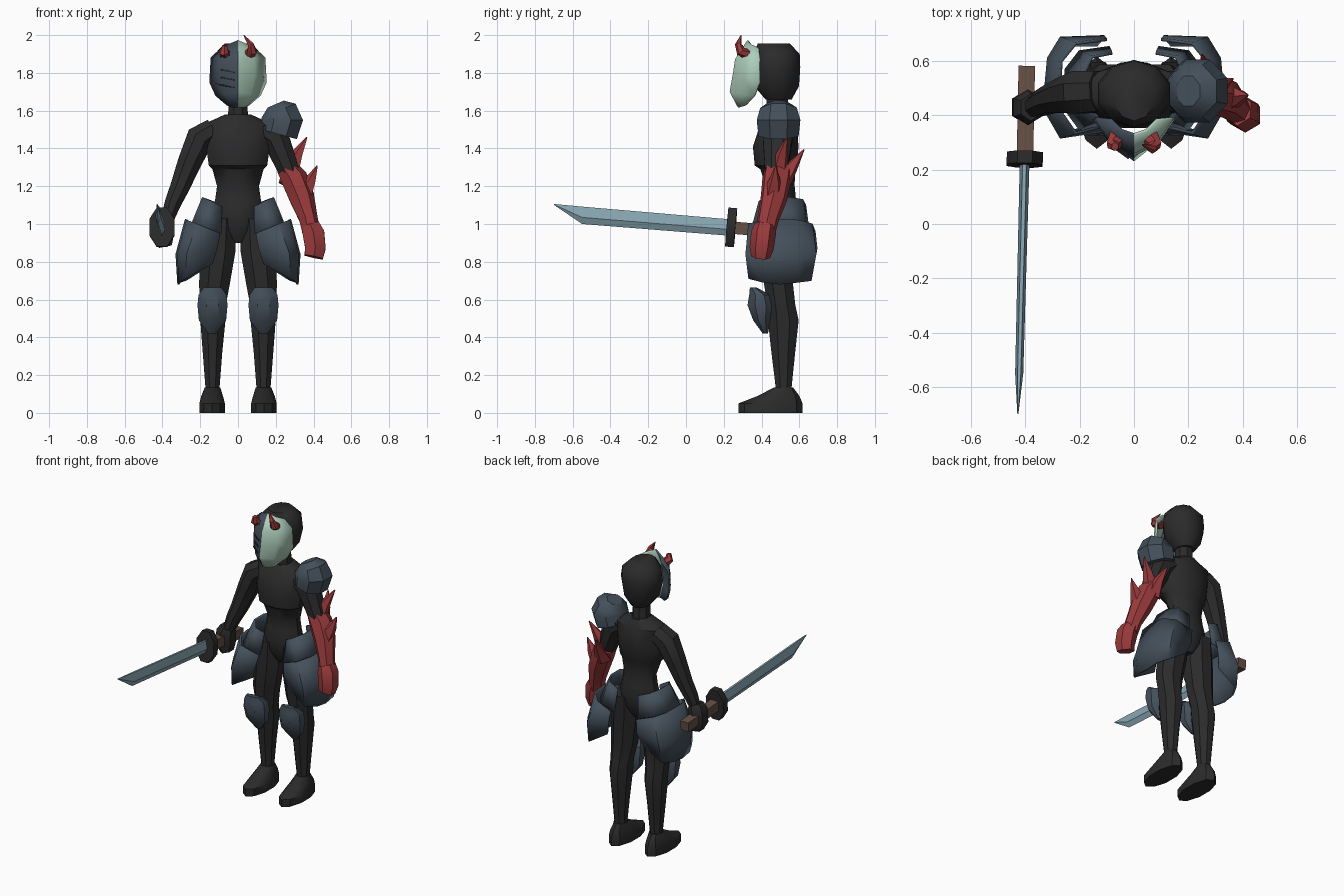
import bpy, bmesh, math
from mathutils import Vector


def material(name, rgb):
    m = bpy.data.materials.new(name)
    m.diffuse_color = (*rgb, 1)
    return m


BLACK = material("black cloth", (0.024, 0.024, 0.024))
SLATE = material("slate armour", (0.058, 0.08, 0.105))
RED = material("red", (0.33, 0.043, 0.045))
MINT = material("pale mint", (0.42, 0.62, 0.5))
STEEL = material("blue steel", (0.25, 0.39, 0.45))
BROWN = material("brown grip", (0.13, 0.08, 0.058))


def loft(name, rings, mats, closed=True, thick=0, mirror=False, angle=35):
    """Skin a list of equal-length point rings; open strips become shells."""
    bm = bmesh.new()
    vs = [[bm.verts.new(p) for p in r] for r in rings]
    n = len(rings[0])
    for a, b in zip(vs, vs[1:]):
        for i in range(n if closed else n - 1):
            j = (i + 1) % n
            bm.faces.new((a[i], a[j], b[j], b[i]))
    if closed:
        bm.faces.new(vs[0])
        bm.faces.new(vs[-1])
    bmesh.ops.recalc_face_normals(bm, faces=bm.faces)
    if len(mats) > 1:  # second colour on the +x side
        for f in bm.faces:
            f.material_index = int(f.calc_center_median().x > 0)
    me = bpy.data.meshes.new(name)
    bm.to_mesh(me)
    bm.free()
    for m in mats:
        me.materials.append(m)
    me.shade_smooth()
    me.set_sharp_from_angle(angle=math.radians(angle))
    ob = bpy.data.objects.new(name, me)
    bpy.context.collection.objects.link(ob)
    if thick:
        s = ob.modifiers.new("thickness", 'SOLIDIFY')
        s.thickness, s.offset = thick, 0
    if mirror:
        ob.modifiers.new("both sides", 'MIRROR')
    return ob


def tube(name, pts, mat, n=8, flat=False, **kw):
    """Elliptic tube through (x, y, z, half width, half depth)."""
    rings = []
    for i, p in enumerate(pts):
        a, b = pts[max(i - 1, 0)], pts[min(i + 1, len(pts) - 1)]
        t = Vector((0, 0, 1)) if flat else (Vector(b[:3]) - Vector(a[:3])).normalized()
        ref = Vector((0, 1, 0)) if abs(t.y) < 0.8 else Vector((0, 0, 1))
        v = (ref - t * ref.dot(t)).normalized()
        u = v.cross(t)
        angs = [2 * math.pi * (k + 0.5) / n for k in range(n)]
        rings.append([Vector(p[:3]) + u * p[3] * math.cos(q) + v * p[4] * math.sin(q) for q in angs])
    return loft(name, rings, [mat], **kw)


# Torso, neck and head
tube("torso", [(0, .5, .90, .05, .05), (0, .5, .97, .11, .09), (0, .5, 1.06, .14, .10),
               (0, .5, 1.13, .125, .085), (0, .5, 1.2, .115, .078), (0, .485, 1.29, .14, .095),
               (0, .475, 1.31, .16, .115), (0, .475, 1.41, .175, .125), (0, .49, 1.53, .185, .10),
               (0, .495, 1.58, .07, .07)], BLACK, n=12, flat=True)
tube("neck", [(0, .49, 1.54, .065, .07), (0, .485, 1.6, .055, .062), (0, .48, 1.72, .055, .062)],
     BLACK, flat=True)
tube("head", [(0, .49, 1.66, .06, .07), (0, .48, 1.73, .115, .118), (0, .48, 1.83, .14, .125),
              (0, .48, 1.90, .13, .122), (0, .465, 1.955, .075, .085)], BLACK, n=10, flat=True, angle=50)

# Two-tone mask: ridge, cheek and edge points, reflected across the middle
half = [[(0, .33, 1.97), (.045, .345, 1.95), (.085, .385, 1.93)],
        [(0, .265, 1.87), (.08, .305, 1.875), (.14, .39, 1.88)],
        [(0, .255, 1.80), (.085, .30, 1.79), (.147, .39, 1.75)],
        [(0, .237, 1.70), (.065, .29, 1.69), (.115, .365, 1.68)],
        [(0, .28, 1.62), (.03, .29, 1.62), (.055, .32, 1.63)]]
loft("mask", [[(-x, y, z) for x, y, z in r[:0:-1]] + r for r in half],
     [SLATE, MINT], closed=False, thick=.012)
for i, z in enumerate((1.815, 1.775, 1.735)):
    tube(f"mask_slit_{i}", [(-.02, .258 - .008 * i, z - .012, .004, .004),
                            (-.08, .292 - .002 * i, z, .007, .007),
                            (-.118, .345, z + .01, .003, .003)], BLACK, n=4)

# Horns: one whole, one broken
tube("whole_horn", [(.055, .33, 1.895, .036, .03), (.075, .29, 1.915, .028, .026),
                    (.068, .277, 1.95, .018, .018), (.03, .292, 2.0, .002, .002)], RED, n=6)
tube("broken_horn", [(-.06, .33, 1.89, .034, .03), (-.075, .29, 1.91, .028, .026),
                     (-.07, .285, 1.945, .014, .016)], RED, n=6)

# Arms
tube("sword_arm", [(-.13, .49, 1.50, .065, .08), (-.20, .485, 1.455, .08, .085),
                   (-.255, .475, 1.33, .068, .07), (-.31, .46, 1.19, .055, .056),
                   (-.345, .445, 1.11, .047, .05), (-.375, .43, 1.02, .036, .038)], BLACK)
tube("sword_hand", [(-.38, .43, 1.05, .045, .05), (-.39, .43, 1.02, .062, .065),
                    (-.395, .43, .93, .062, .065), (-.385, .43, .88, .04, .05)], BLACK, n=6)
tube("upper_arm", [(.13, .49, 1.50, .065, .08), (.2, .485, 1.455, .08, .085),
                   (.25, .48, 1.33, .065, .07), (.285, .475, 1.24, .055, .06)], BLACK)
tube("red_forearm", [(.255, .49, 1.30, .058, .075), (.295, .48, 1.24, .074, .078),
                     (.335, .465, 1.14, .07, .072), (.37, .435, 1.03, .052, .058),
                     (.385, .42, .96, .05, .055)], RED, n=7)
tube("red_fist", [(.385, .42, .99, .055, .06), (.40, .41, .95, .066, .066),
                  (.41, .40, .87, .062, .064), (.40, .395, .825, .058, .05)], RED, n=6)
spikes = [((.27, .49, 1.27), (.315, .51, 1.37), (.365, .535, 1.46)),
          ((.345, .46, 1.17), (.385, .47, 1.23), (.42, .475, 1.31)),
          ((.275, .51, 1.22), (.27, .565, 1.31), (.25, .625, 1.395))]
for i, (a, b, c) in enumerate(spikes):
    tube(f"elbow_spike_{i}", [(*a, .06, .05), (*b, .032, .032), (*c, .003, .003)], RED, n=5)

# Shoulder guard, tilted outwards
tube("shoulder_guard", [(.215, .49, 1.475, .108, .115), (.235, .49, 1.55, .118, .125),
                        (.215, .49, 1.60, .105, .105), (.20, .49, 1.635, .05, .06)], SLATE)

# Legs, feet and knee guards
tube("leg", [(.095, .5, 1.03, .09, .095), (.105, .495, .86, .10, .095), (.125, .49, .68, .088, .083),
             (.132, .505, .57, .073, .08), (.133, .515, .49, .072, .088), (.135, .515, .32, .056, .068),
             (.135, .517, .13, .04, .045), (.135, .517, .06, .045, .05)], BLACK, flat=True, mirror=True)
tube("foot", [(.137, .447, 0, .071, .17), (.137, .447, .05, .071, .17), (.137, .49, .09, .06, .11),
              (.135, .517, .135, .043, .05)], BLACK, n=10, flat=True, mirror=True)
tube("knee_guard", [(.137, .42, .42, .022, .015), (.135, .402, .49, .078, .05),
                    (.135, .395, .57, .086, .075), (.135, .39, .625, .08, .06),
                    (.135, .355, .665, .05, .018)], SLATE, flat=True, mirror=True)

# Hip armour: open shells running front, outside, back
loft("upper_hip_plate",
     [[(.085, .41, 1.09), (.14, .39, 1.12), (.185, .45, 1.14), (.185, .55, 1.14), (.155, .615, 1.13), (.08, .63, 1.10)],
      [(.09, .37, .95), (.2, .35, .97), (.25, .42, .98), (.25, .57, .98), (.2, .635, .97), (.09, .65, .95)]],
     [SLATE], closed=False, thick=.012, mirror=True)
loft("lower_hip_plate",
     [[(.095, .365, .95), (.215, .335, 1.0), (.268, .41, 1.02), (.275, .5, 1.025), (.268, .6, 1.02), (.215, .665, 1.0), (.10, .68, .96)],
      [(.11, .345, .87), (.27, .32, .84), (.315, .40, .84), (.325, .5, .84), (.315, .61, .84), (.27, .685, .84), (.11, .69, .87)],
      [(.135, .36, .79), (.275, .335, .71), (.31, .41, .69), (.315, .5, .68), (.31, .59, .69), (.275, .66, .70), (.135, .66, .79)]],
     [SLATE], closed=False, thick=.012, mirror=True)

# Sword: grip, guard and single-edged blade
tube("sword_grip", [(-.395, .58, .952, .043, .046), (-.402, .24, .981, .043, .046)], BROWN, n=4)
tube("sword_guard", [(-.402, .262, .980, .072, .112), (-.403, .216, .984, .072, .112)], BLACK)


def blade_ring(x, y, top, low, w):
    mid = low + .38 * (top - low)
    return [(x - w * .4, y, top), (x + w * .4, y, top), (x + w, y, mid), (x, y, low), (x - w, y, mid)]


loft("sword_blade", [blade_ring(-.403, .23, 1.025, .938, .018), blade_ring(-.423, -.55, 1.092, 1.0, .015),
                     blade_ring(-.428, -.7, 1.106, 1.102, .002)], [STEEL], angle=15)
